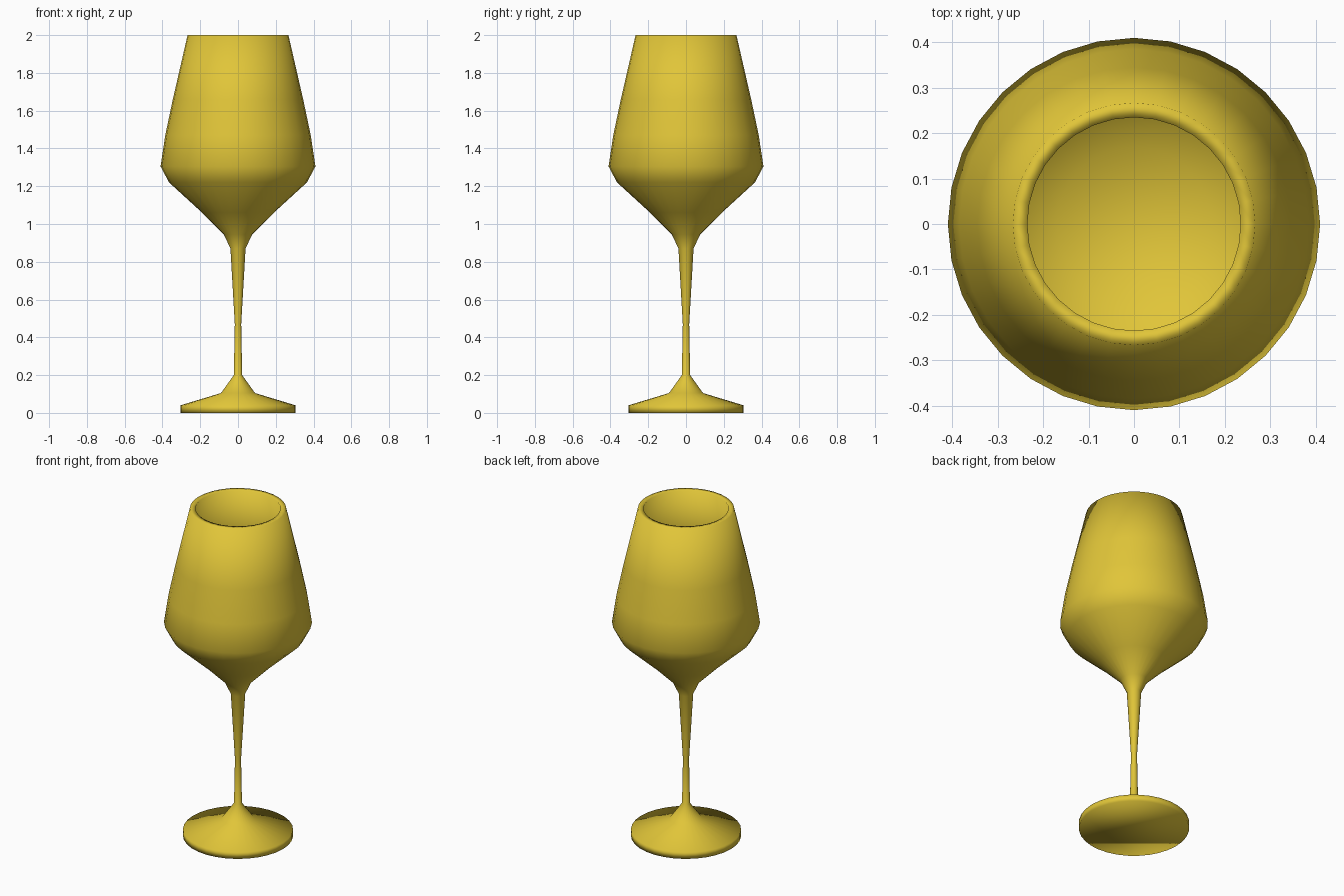
import bpy, bmesh
from math import sin, cos, tau

if "Cube" in bpy.data.objects:
    bpy.data.objects.remove(bpy.data.objects["Cube"])

SIDES = 32

# (radius, height) running from the foot up the outside, over the rim, down the inside
PROFILE = [
    (0.305, 0.0), (0.305, 0.04), (0.09, 0.105),            # foot
    (0.022, 0.20), (0.017, 0.47), (0.04, 0.87),            # stem
    (0.075, 0.945), (0.19, 1.06), (0.365, 1.22),           # lower bowl
    (0.41, 1.305), (0.385, 1.47), (0.345, 1.66), (0.267, 2.0),  # upper bowl
    (0.235, 2.0),                                          # rim
    (0.315, 1.65), (0.355, 1.46), (0.377, 1.315),          # inside wall
    (0.342, 1.24), (0.17, 1.08),                           # inside floor
]


def lathe(name, profile, sides):
    bm = bmesh.new()
    rings = [[bm.verts.new((r * cos(tau * i / sides), r * sin(tau * i / sides), z))
              for i in range(sides)] for r, z in profile]
    for a, b in zip(rings, rings[1:]):
        for i in range(sides):
            j = (i + 1) % sides
            bm.faces.new((a[i], a[j], b[j], b[i]))
    # close the underside of the foot and the bowl floor
    bm.faces.new(rings[0][::-1])
    bm.faces.new(rings[-1])
    bmesh.ops.recalc_face_normals(bm, faces=bm.faces)
    for f in bm.faces:
        f.smooth = True
    mesh = bpy.data.meshes.new(name)
    bm.to_mesh(mesh)
    bm.free()
    obj = bpy.data.objects.new(name, mesh)
    bpy.context.collection.objects.link(obj)
    return obj


# wine glass in one turned piece
glass = lathe("wine_glass", PROFILE, SIDES)
mat = bpy.data.materials.new("yellow")
mat.diffuse_color = (0.75, 0.56, 0.04, 1.0)
mat.use_nodes = True
mat.node_tree.nodes["Principled BSDF"].inputs["Base Color"].default_value = mat.diffuse_color
glass.data.materials.append(mat)
